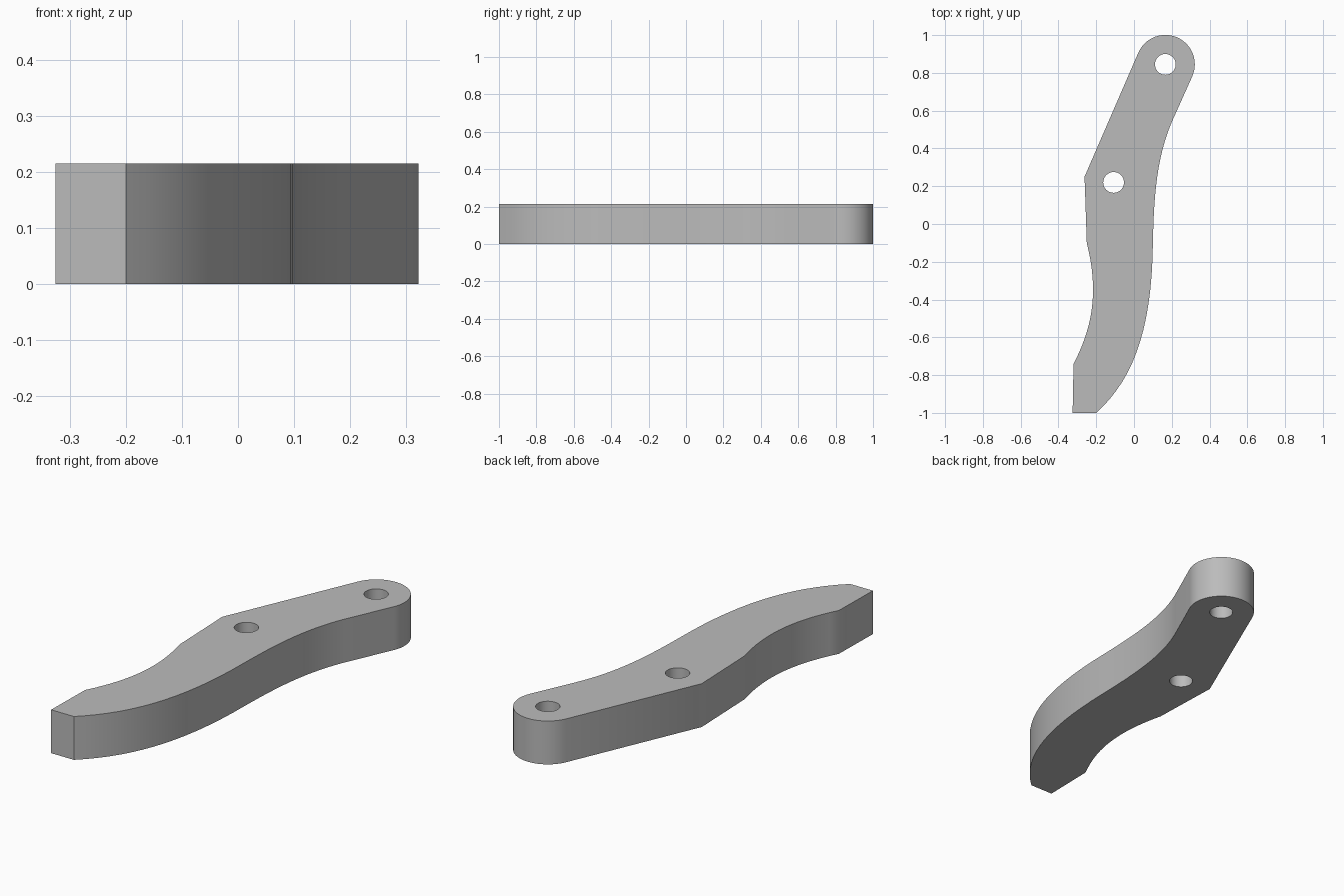
import bpy, bmesh
from math import pi, cos, sin, atan2
from mathutils import Vector
from mathutils.geometry import interpolate_bezier

cube = bpy.data.objects.get("Cube")
if cube:
    bpy.data.objects.remove(cube)

THICK = 0.215
EYE = Vector((0.166, 0.845))      # centre of the rounded end
PIVOT = Vector((-0.108, 0.22))    # centre of the middle hole

steel = bpy.data.materials.new("grey steel")
steel.use_nodes = True
steel.diffuse_color = (0.5, 0.5, 0.5, 1)
steel.node_tree.nodes["Principled BSDF"].inputs["Base Color"].default_value = (0.5, 0.5, 0.5, 1)


def bezier(*points, count=16):
    return [p.to_2d() for p in interpolate_bezier(*[Vector((x, y, 0)) for x, y in points], count)]


def arc(centre, radius, start, end, count):
    steps = [start + (end - start) * i / count for i in range(count + 1)]
    return [centre + radius * Vector((cos(a), sin(a))) for a in steps]


def prism(name, outline, bottom, top):
    """Extrude a closed outline straight up into a solid."""
    bm = bmesh.new()
    face = bm.faces.new([bm.verts.new((p[0], p[1], bottom)) for p in outline])
    walls = bmesh.ops.extrude_face_region(bm, geom=[face])
    verts = [v for v in walls["geom"] if isinstance(v, bmesh.types.BMVert)]
    bmesh.ops.translate(bm, verts=verts, vec=(0, 0, top - bottom))
    bmesh.ops.recalc_face_normals(bm, faces=bm.faces)
    mesh = bpy.data.meshes.new(name)
    bm.to_mesh(mesh)
    bm.free()
    mesh.materials.append(steel)
    obj = bpy.data.objects.new(name, mesh)
    bpy.context.collection.objects.link(obj)
    return obj


# Lever outline: foot, outer S-curve, rounded end, straight back, hollow inner curve
tilt = atan2(-0.4, 0.917)
outline = [Vector((-0.325, -1))]
outline += bezier((-0.2, -1), (0, -0.82), (0.095, -0.55), (0.1, -0.1))
outline += bezier((0.1, -0.1), (0.105, 0.15), (0.12, 0.35), (0.2, 0.54))[1:]
outline += arc(EYE, 0.156, tilt, tilt + pi, 24)
outline += [Vector((-0.262, 0.25)), Vector((-0.26, 0.2))]
outline += bezier((-0.25, -0.1), (-0.19, -0.34), (-0.21, -0.53), (-0.32, -0.74))
lever = prism("lever_arm", outline, 0, THICK)

# Two round through holes
for name, centre in (("end_hole_cutter", EYE), ("pivot_hole_cutter", PIVOT)):
    cutter = prism(name, arc(centre, 0.055, 0, 2 * pi, 32)[:-1], -0.1, THICK + 0.1)
    cutter.hide_render = True
    cutter.hide_set(True)
    cut = lever.modifiers.new(name, 'BOOLEAN')
    cut.operation = 'DIFFERENCE'
    cut.solver = 'EXACT'
    cut.object = cutter

# Bake the cuts, then smooth the curved walls only
bpy.context.view_layer.objects.active = lever
lever.select_set(True)
for modifier in list(lever.modifiers):
    cutter = modifier.object
    bpy.ops.object.modifier_apply(modifier=modifier.name)
    bpy.data.objects.remove(cutter)
bpy.ops.object.shade_smooth_by_angle(angle=pi / 6)
